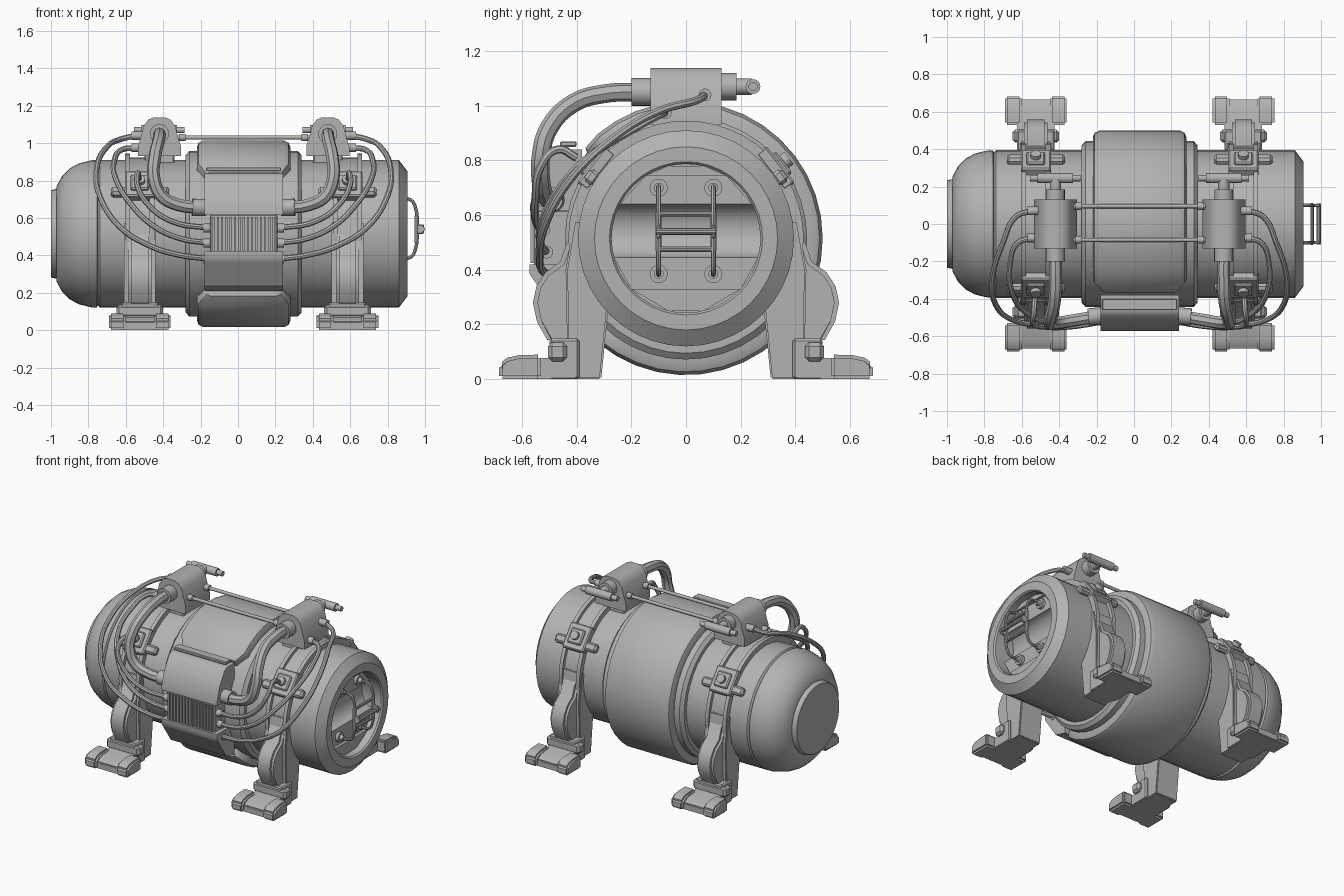
import bpy, bmesh
from math import sin, cos, radians, sqrt, pi
from mathutils import Vector, Matrix

old = bpy.data.objects.get("Cube")
if old:
    bpy.data.objects.remove(old, do_unlink=True)

CX, CZ = 0.03, 0.515          # middle of the barrel
made = []
grey = bpy.data.materials.new("machine_grey")
grey.use_nodes = True
grey.diffuse_color = (0.45, 0.45, 0.45, 1)
grey.node_tree.nodes["Principled BSDF"].inputs["Base Color"].default_value = (0.45, 0.45, 0.45, 1)


def add(name, mesh):
    mesh.materials.clear()
    mesh.materials.append(grey)
    ob = bpy.data.objects.new(name, mesh)
    bpy.context.collection.objects.link(ob)
    made.append(ob)
    return ob


def finish(name, bm, bevel=0, segs=2):
    bmesh.ops.recalc_face_normals(bm, faces=bm.faces)
    if bevel:
        sharp = [e for e in bm.edges if len(e.link_faces) == 2 and e.calc_face_angle() > 0.6]
        bmesh.ops.bevel(bm, geom=sharp, offset=bevel, segments=segs, affect='EDGES', clamp_overlap=True)
    mesh = bpy.data.meshes.new(name)
    bm.to_mesh(mesh)
    bm.free()
    return add(name, mesh)


def loft(name, rings, closed=False, bevel=0):
    """Skin closed rings; either join last to first or cap both ends."""
    bm = bmesh.new()
    rows = [[bm.verts.new(p) for p in r] for r in rings]
    n = len(rows[0])
    pairs = list(zip(rows, rows[1:])) + ([(rows[-1], rows[0])] if closed else [])
    for a, b in pairs:
        for i in range(n):
            j = (i + 1) % n
            bm.faces.new((a[i], a[j], b[j], b[i]))
    if not closed:
        bm.faces.new(rows[0])
        bm.faces.new(rows[-1])
    bmesh.ops.remove_doubles(bm, verts=bm.verts, dist=1e-5)
    return finish(name, bm, bevel)


def polar(x, r, deg):
    """Point around the barrel axis: 0 is front, 90 is top."""
    return (x, -r * cos(radians(deg)), CZ + r * sin(radians(deg)))


def arc(name, profile, a0, a1, n):
    full = a1 - a0 == 360
    angles = [a0 + (a1 - a0) * i / n for i in range(n if full else n + 1)]
    return loft(name, [[polar(x, r, a) for x, r in profile] for a in angles], full)


def prism(name, pts, axis, a, b, bevel=0):
    place = (lambda t, p: (t, p[0], p[1])) if axis == 'x' else (lambda t, p: (p[0], t, p[1]))
    return loft(name, [[place(t, p) for p in pts] for t in (a, b)], bevel=bevel)


def box(name, loc, size, bevel=0.008, rx=0):
    bm = bmesh.new()
    bmesh.ops.create_cube(bm, size=1, matrix=Matrix.Translation(loc) @ Matrix.Rotation(rx, 4, 'X')
                          @ Matrix.Diagonal((*size, 1)))
    return finish(name, bm, bevel, 1)


def cyl(name, p, q, r, segs=16):
    p, q = Vector(p), Vector(q)
    d = q - p
    bm = bmesh.new()
    bmesh.ops.create_cone(bm, cap_ends=True, segments=segs, radius1=r, radius2=r, depth=d.length,
                          matrix=Matrix.Translation((p + q) / 2) @ d.to_track_quat('Z', 'Y').to_matrix().to_4x4())
    return finish(name, bm)


def hose(name, pts, r):
    cu = bpy.data.curves.new(name, 'CURVE')
    cu.dimensions = '3D'
    cu.bevel_depth, cu.bevel_resolution, cu.resolution_u = r, 2, 6
    cu.use_fill_caps = True
    sp = cu.splines.new('BEZIER')
    sp.bezier_points.add(len(pts) - 1)
    for bp, p in zip(sp.bezier_points, pts):
        bp.co = p
        bp.handle_left_type = bp.handle_right_type = 'AUTO'
    tmp = bpy.data.objects.new(name, cu)
    bpy.context.collection.objects.link(tmp)
    bpy.context.view_layer.update()
    mesh = bpy.data.meshes.new_from_object(tmp.evaluated_get(bpy.context.evaluated_depsgraph_get()))
    bpy.data.objects.remove(tmp, do_unlink=True)
    return add(name, mesh)


# Tank with domed end cap on one side and recessed port on the other
arc("tank_body", [(-1, 0), (-1, .23), (-.995, .235), (-.97, .24), (-.97, .255), (-.94, .31), (-.9, .35),
                  (-.85, .377), (-.78, .394), (-.755, .394), (-.748, .382), (-.738, .395), (.86, .395),
                  (.905, .335), (.905, .28), (.895, .272), (.75, .272), (.74, 0)], 0, 360, 40)
arc("barrel_shoulder", [(CX - .31, .38), (CX - .31, .42), (CX - .29, .443), (CX + .29, .443),
                        (CX + .31, .42), (CX + .31, .38)], 0, 360, 40)

# Thick barrel jacket, open at the front with tapered ends
stops = [(40, .8, .465), (42, .83, .495)] + [(50 + 260 * i / 28, 1, .5) for i in range(29)]
stops += [(318, .83, .495), (320, .8, .465)]
shape = [(-.25, .08), (-.25, .035), (-.24, .012), (-.215, 0), (.215, 0), (.24, .012), (.25, .035), (.25, .08)]
loft("barrel_jacket", [[polar(CX + x * w, top - d, a) for x, d in shape] for a, w, top in stops])

# Port floor with a concave groove across it
rows = [(.25, .85), (.33, .85), (.33, .83), (.445, .83)]
rows += [(.5425 - .0975 * cos(pi * i / 10), .83 - .08 * sin(pi * i / 10)) for i in range(11)]
rows += [(.64, .83), (.745, .83), (.745, .85), (.78, .85)]
bm = bmesh.new()
edge = None
for z, x in rows:
    h = sqrt(max(.273 ** 2 - (z - CZ) ** 2, 0))
    pair = [bm.verts.new((x, -h, z)), bm.verts.new((x, h, z))]
    if edge:
        bm.faces.new((edge[0], edge[1], pair[1], pair[0]))
    edge = pair
bmesh.ops.remove_doubles(bm, verts=bm.verts, dist=1e-5)
finish("port_floor", bm)

# Port handle
for y in (-.1, .1):
    for z in (.385, .7):
        cyl("handle_mount", (.82, y, z), (.85, y, z), .033)
        cyl("handle_boss", (.85, y, z), (.875, y, z), .018)
    hose("handle_bar", [(.84, y, .7), (.925, y, .695), (.95, y, .65), (.957, y, .54), (.95, y, .44),
                        (.925, y, .392), (.84, y, .385)], .009)
    box("handle_grip_plate", (.972, y, .54), (.045, .016, .05), .005)
    box("handle_sleeve", (.952, y, .54), (.018, .022, .15), .004)
for z in (.475, .605):
    cyl("handle_crossbar", (.952, -.1, z), (.952, .1, z), .01, 10)
cyl("handle_pull", (.988, -.11, .54), (.988, .11, .54), .012, 10)

# Front control box: hood, ribbed vent and lower apron
prism("box_hood", [(-.38, .84), (-.46, .84), (-.49, .825), (-.545, .73), (-.57, .64), (-.57, .615), (-.38, .615)],
      'x', CX - .21, CX + .21)
box("vent_core", (CX, -.47, .51), (.36, .17, .22), .006)
for i in range(15):
    box("vent_rib", (CX - .161 + .023 * i, -.557, .515), (.011, .022, .18), 0)
prism("box_apron", [(-.38, .42), (-.572, .42), (-.572, .385), (-.555, .36), (-.47, .235), (-.38, .21)],
      'x', CX - .21, CX + .21)
for z in (.39, .86):
    box("box_trim", (CX, -.43, z), (.4, .06, .02), .004)

# Rods joining the two top manifolds
for y in (.095, -.085):
    cyl("link_rod", (CX - .36, y, 1.03), (CX + .36, y, 1.03), .011, 12)
    for s in (-1, 1):
        cyl("rod_collar", (CX + s * .345, y, 1.03), (CX + s * .31, y, 1.03), .02, 12)


def manifold(s):
    X = lambda u: CX + s * u
    m = X(.45)
    prism("manifold", [(m - .115, .93), (m - .115, .985), (m - .1, 1.03), (m - .085, 1.09), (m - .06, 1.125),
                       (m - .03, 1.138), (m + .03, 1.138), (m + .06, 1.125), (m + .085, 1.09), (m + .1, 1.03),
                       (m + .115, .985), (m + .115, .93)], 'y', -.13, .13)
    box("manifold_saddle", (m, 0, .91), (.16, .2, .09))
    cyl("hose_socket", (m, -.2, 1.05), (m, -.12, 1.05), .051, 20)
    cyl("valve_neck", (m, .12, 1.07), (m, .185, 1.07), .05, 20)
    cyl("valve_stem", (m, .18, 1.07), (m, .24, 1.07), .03)
    cyl("valve_body", (m - .095, .245, 1.07), (m + .095, .245, 1.07), .027)
    cyl("valve_spindle", (m - .135, .245, 1.07), (m + .135, .245, 1.07), .017, 12)
    # Thick hose to the control box
    hose("main_hose", [(m, -.18, 1.05), (m, -.29, 1.045), (X(.455), -.41, 1.01), (X(.475), -.5, .92),
                       (X(.48), -.53, .82), (X(.44), -.53, .72), (X(.35), -.515, .67), (X(.2), -.49, .655)], .034)
    cyl("hose_collar", (X(.2), -.49, .655), (X(.275), -.497, .657), .046, 20)
    # Thin hoses and their fittings
    for y, z in ((.07, 1.04), (-.075, .975)):
        cyl("hose_fitting", (X(.53), y, z), (X(.6), y, z), .023, 12)
    runs = {
        "outer_hose": [(.58, .07, 1.04), (.66, .04, 1.02), (.73, -.1, .98), (.785, -.28, .87), (.77, -.43, .72),
                       (.66, -.52, .55), (.5, -.535, .45), (.36, -.53, .405), (.18, -.5, .38)],
        "middle_hose": [(.58, -.075, .975), (.65, -.1, .965), (.69, -.2, .91), (.68, -.37, .8), (.6, -.48, .67),
                        (.48, -.53, .555), (.34, -.53, .49), (.18, -.51, .465)],
        "inner_hose": [(.56, -.4, .81), (.565, -.47, .84), (.57, -.53, .78), (.51, -.55, .67), (.38, -.55, .58),
                       (.18, -.52, .545)]}
    for name, pts in runs.items():
        hose(name, [(X(u), y, z) for u, y, z in pts], .015)
        y, z = pts[-1][1:]
        cyl("hose_plug", (X(.17), y, z), (X(.215), y, z), .024, 12)


def strap_and_legs(s):
    c = CX + s * .555
    band = lambda a, b, r: [(c + a, .38), (c + a, r), (c + b, r), (c + b, .38)]
    arc("strap_band", band(-.06, .06, .408), -20, 200, 30)
    for a, b in ((-.078, -.053), (.053, .078)):
        arc("strap_rail", band(a, b, .43), -20, 200, 30)
    for t in (-1, 1):
        # Clamp with bolt on the strap
        deg = 38 if t < 0 else 142
        rx = radians(90 - deg)
        box("clamp_plate", polar(c, .415, deg), (.16, .17, .05), .008, rx)
        box("clamp_ears", polar(c, .41, deg - 5 * -t), (.31, .055, .045), .012, rx)
        box("clamp_pad", polar(c, .435, deg), (.1, .1, .04), .008, rx)
        cyl("clamp_bolt", polar(c, .44, deg), polar(c, .478, deg), .028, 12)
        # Leg: inner post and rounded outer brace
        Y = lambda pts: [(t * y, z) for y, z in pts]
        prism("leg_post", Y([(.31, 0), (.42, 0), (.435, .15), (.44, .4), (.41, .58), (.36, .58), (.33, .4),
                             (.285, .25)]), 'x', c - .085, c + .085, .006)
        prism("leg_brace", Y([(.39, .54), (.435, .5), (.46, .43), (.515, .39), (.547, .34), (.56, .28), (.545, .21),
                              (.5, .13), (.39, .1)]), 'x', c - .062, c + .062, .016)
        # Foot: ankle block, centre tongue and two toe pads
        box("ankle_block", (c, t * .445, .074), (.2, .11, .148), .008)
        box("ankle_flange", (c, t * .47, .1), (.25, .07, .07), .015)
        prism("foot_tongue", Y([(.4, 0), (.665, 0), (.665, .045), (.62, .07), (.4, .085)]), 'x', c - .1, c + .1, .005)
        for k in (-1, 1):
            prism("toe_pad", Y([(.53, 0), (.683, 0), (.683, .055), (.655, .078), (.61, .088), (.53, .09)]),
                  'x', c + k * .075, c + k * .165, .012)


for side in (-1, 1):
    manifold(side)
    strap_and_legs(side)

# Smooth shading with crisp edges
for ob in bpy.context.selected_objects:
    ob.select_set(False)
for ob in made:
    ob.select_set(True)
bpy.context.view_layer.objects.active = made[0]
bpy.ops.object.shade_smooth_by_angle(angle=radians(35))
